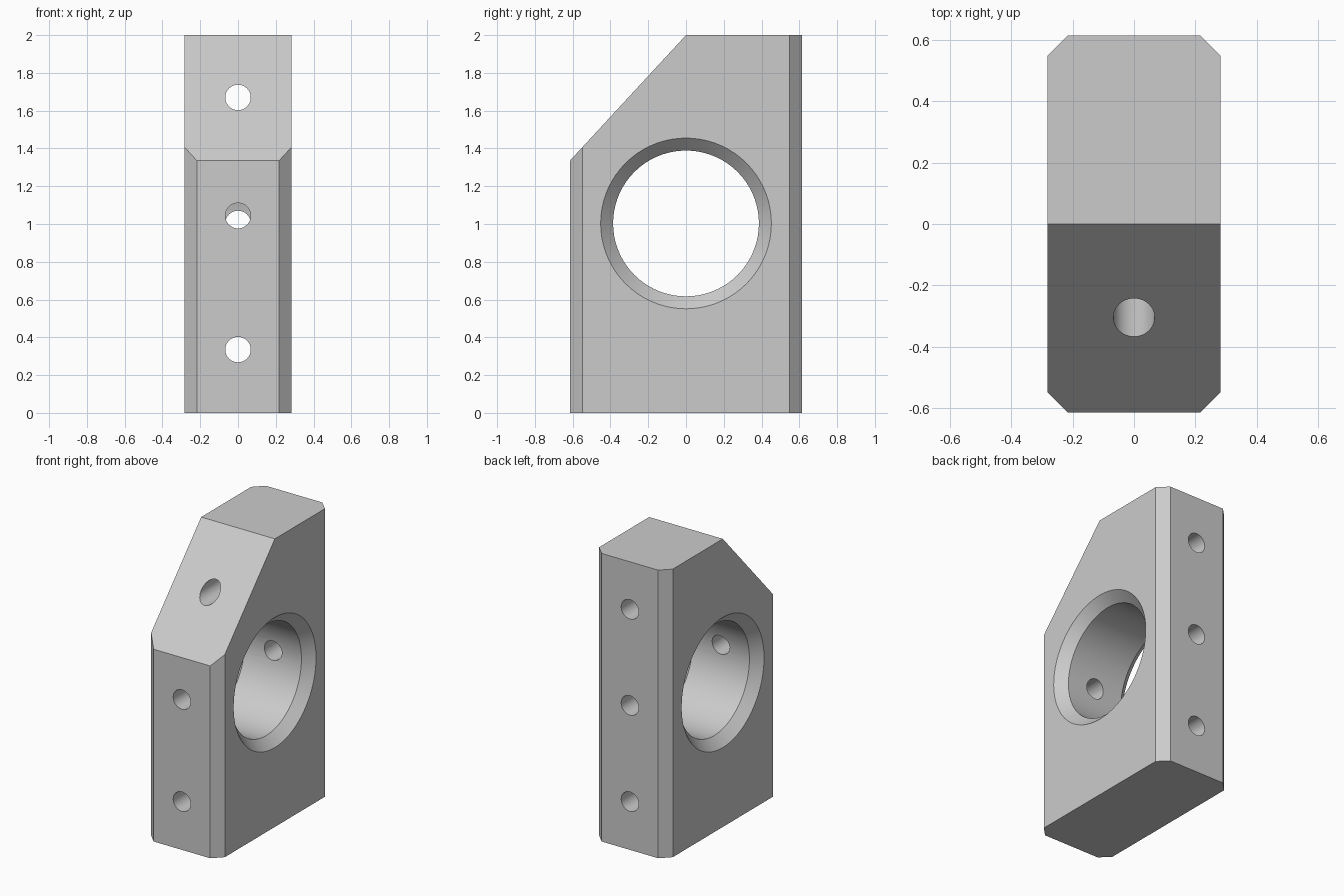
import bpy, bmesh, math
from mathutils import Vector

cube = bpy.data.objects.get("Cube")
if cube:
    bpy.data.objects.remove(cube, do_unlink=True)

HX, HY, H = 0.283, 0.615, 2.0      # half width, half depth, height
CH = 0.066                         # chamfer size
BORE_Z, BORE_R = 1.003, 0.386
HOLE_R = 0.0675

grey = bpy.data.materials.new("plain_grey")
grey.use_nodes = True
grey.diffuse_color = (0.6, 0.6, 0.6, 1)
grey.node_tree.nodes["Principled BSDF"].inputs["Base Color"].default_value = (0.6, 0.6, 0.6, 1)


def make_object(name, bm):
    bmesh.ops.recalc_face_normals(bm, faces=bm.faces)
    mesh = bpy.data.meshes.new(name)
    bm.to_mesh(mesh)
    bm.free()
    mesh.materials.append(grey)
    obj = bpy.data.objects.new(name, mesh)
    bpy.context.collection.objects.link(obj)
    return obj


def lathe(name, profile, axis, origin, sides):
    """Closed solid from (position along axis, radius) rings around x or y."""
    bm = bmesh.new()
    rings = []
    for along, r in profile:
        ring = []
        for i in range(sides):
            a = math.tau * i / sides
            u, v = r * math.cos(a), r * math.sin(a)
            offset = Vector((along, u, v)) if axis == "x" else Vector((u, along, v))
            ring.append(bm.verts.new(Vector(origin) + offset))
        rings.append(ring)
    for a, b in zip(rings, rings[1:]):
        for i in range(sides):
            j = (i + 1) % sides
            bm.faces.new((a[i], a[j], b[j], b[i]))
    bm.faces.new(rings[0])
    bm.faces.new(rings[-1])
    return make_object(name, bm)


# Block with chamfered vertical edges
bm = bmesh.new()
outline = [(HX, HY - CH), (HX - CH, HY), (CH - HX, HY), (-HX, HY - CH),
           (-HX, CH - HY), (CH - HX, -HY), (HX - CH, -HY), (HX, CH - HY)]
base = bm.faces.new([bm.verts.new((x, y, 0)) for x, y in outline])
top = bmesh.ops.extrude_face_region(bm, geom=[base])
bmesh.ops.translate(bm, vec=(0, 0, H),
                    verts=[v for v in top["geom"] if isinstance(v, bmesh.types.BMVert)])

# Sloped upper front, from the middle of the top down to the front face
slope_normal = Vector((0, -(H - 1.335), HY)).normalized()
cut = bmesh.ops.bisect_plane(bm, geom=bm.verts[:] + bm.edges[:] + bm.faces[:],
                             plane_co=(0, 0, H), plane_no=slope_normal,
                             clear_outer=True, dist=1e-5)
rim = [e for e in bm.edges if e.is_boundary]
bmesh.ops.holes_fill(bm, edges=rim, sides=0)
block = make_object("bearing_block", bm)

# Large bore with a countersink on both sides
OUT = 0.05
flare = BORE_R + CH + OUT
cutters = [lathe("bore_cutter",
                 [(-HX - OUT, flare), (CH - HX, BORE_R), (HX - CH, BORE_R), (HX + OUT, flare)],
                 "x", (0, 0, BORE_Z), 72)]

# Screw holes: two right through, and one each side into the bore
for name, z, y0, y1 in [("upper_hole_cutter", 1.67, -0.8, 0.8),
                        ("lower_hole_cutter", 0.335, -0.8, 0.8),
                        ("front_hole_cutter", 1.044, -0.8, 0),
                        ("back_hole_cutter", BORE_Z, 0, 0.8)]:
    cutters.append(lathe(name, [(y0, HOLE_R), (y1, HOLE_R)], "y", (0, 0, z), 32))

for cutter in cutters:
    cutter.hide_render = True
    mod = block.modifiers.new(cutter.name, "BOOLEAN")
    mod.operation = "DIFFERENCE"
    mod.solver = "EXACT"
    mod.object = cutter

# Bake the cuts and drop the helpers
bpy.context.view_layer.update()
graph = bpy.context.evaluated_depsgraph_get()
cut_mesh = bpy.data.meshes.new_from_object(block.evaluated_get(graph))
block.modifiers.clear()
block.data = cut_mesh
for cutter in cutters:
    bpy.data.objects.remove(cutter, do_unlink=True)

# Smooth round walls, crisp edges
bpy.ops.object.select_all(action="DESELECT")
block.select_set(True)
bpy.context.view_layer.objects.active = block
bpy.ops.object.shade_smooth_by_angle(angle=math.radians(25))
